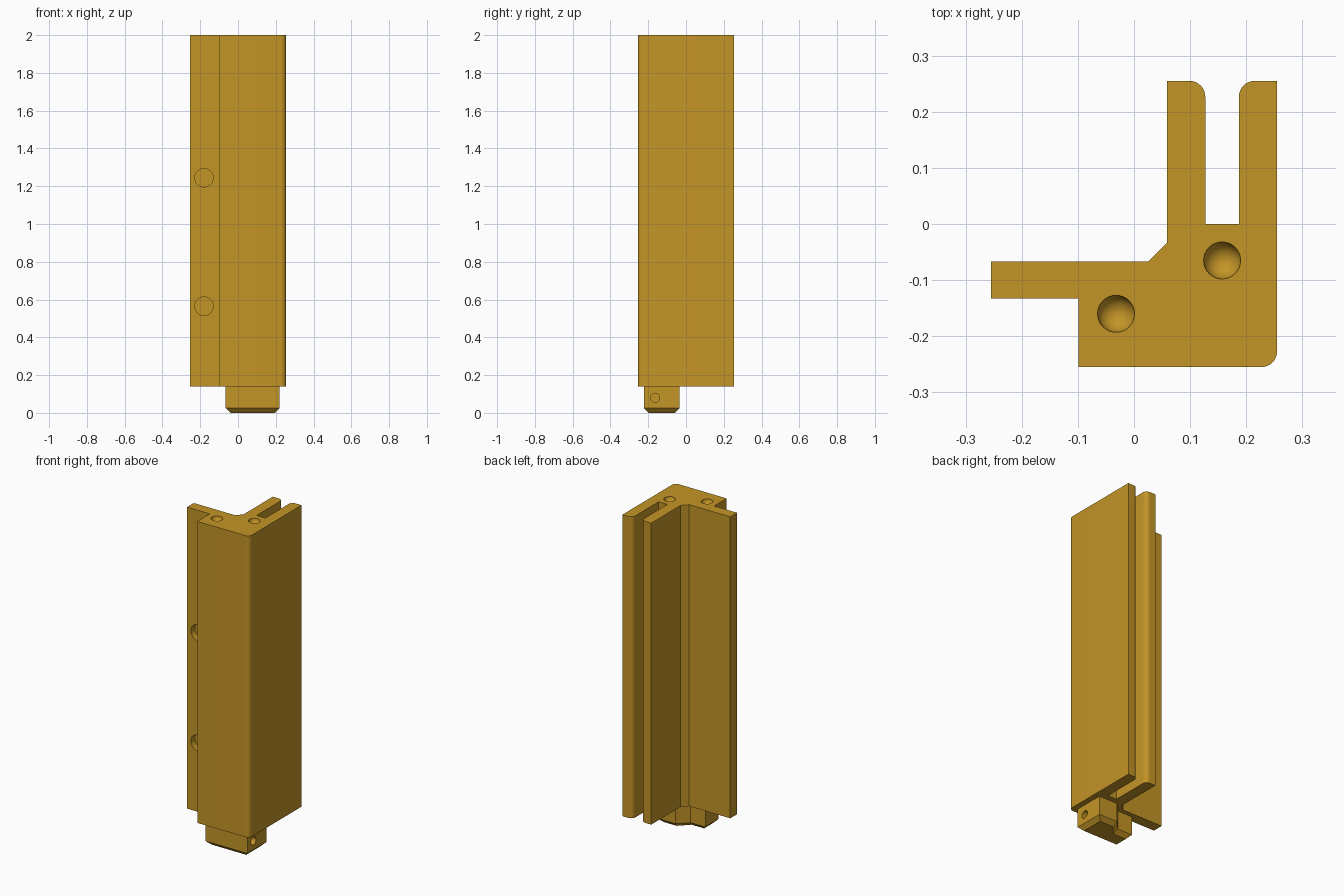
import bpy, bmesh, math
from mathutils import Matrix

if "Cube" in bpy.data.objects:
    bpy.data.objects.remove(bpy.data.objects["Cube"])

gold = bpy.data.materials.new("ochre_gold")
gold.diffuse_color = (0.55, 0.30, 0.02, 1)
gold.use_nodes = True
gold.node_tree.nodes["Principled BSDF"].inputs["Base Color"].default_value = gold.diffuse_color


def finish(bm, name):
    bmesh.ops.recalc_face_normals(bm, faces=bm.faces[:])
    mesh = bpy.data.meshes.new(name)
    bm.to_mesh(mesh)
    bm.free()
    ob = bpy.data.objects.new(name, mesh)
    bpy.context.collection.objects.link(ob)
    mesh.materials.append(gold)
    return ob


def fillet(cx, cy, r, start, end, n=8):
    """Arc points around a corner centre, angles in degrees."""
    return [(cx + r * math.cos(math.radians(start + (end - start) * i / n)),
             cy + r * math.sin(math.radians(start + (end - start) * i / n)))
            for i in range(n + 1)]


def prism(name, outline, z0, z1, taper=0):
    """Extrude an outline upward; taper bevels the lower end down to z0."""
    bm = bmesh.new()
    base = bm.faces.new([bm.verts.new((x, y, z0 + taper)) for x, y in outline])
    top = bmesh.ops.extrude_face_region(bm, geom=[base], use_keep_orig=True)["geom"]
    for v in top:
        if isinstance(v, bmesh.types.BMVert):
            v.co.z = z1
    bmesh.ops.recalc_face_normals(bm, faces=bm.faces[:])
    if taper:
        bmesh.ops.inset_region(bm, faces=[base], thickness=taper, use_even_offset=True)
        for v in base.verts:
            v.co.z = z0
    return finish(bm, name)


def drill(target, name, profile, matrix, n=32):
    """Cut a revolved (radius, height) profile whose first and last radius are 0."""
    bm = bmesh.new()
    rings = []
    for r, h in profile:
        if r == 0:
            rings.append([bm.verts.new((0, 0, h))] * n)
        else:
            rings.append([bm.verts.new((r * math.cos(math.tau * i / n),
                                        r * math.sin(math.tau * i / n), h)) for i in range(n)])
    for a, b in zip(rings, rings[1:]):
        for i in range(n):
            j = (i + 1) % n
            bm.faces.new(list(dict.fromkeys((a[i], a[j], b[j], b[i]))))
    bm.transform(matrix)
    cutter = finish(bm, name)
    mod = target.modifiers.new(name, "BOOLEAN")
    mod.operation, mod.solver, mod.object = "DIFFERENCE", "EXACT", cutter
    bpy.context.view_layer.objects.active = target
    bpy.ops.object.modifier_apply(modifier=name)
    bpy.data.objects.remove(cutter)


def flat_hole(r, depth):
    return [(0, -depth), (r, -depth), (r, 0.02), (0, 0.02)]


def round_hole(r, n=8):
    arc = [(r * math.sin(math.pi / 2 * i / n), -r * math.cos(math.pi / 2 * i / n))
           for i in range(1, n)]
    return [(0, -r)] + arc + [(r, 0), (r, 0.02), (0, 0.02)]


# Corner post: flange on the left, slotted arm at the back
E, R = 0.255, 0.028
outline = ([(-E, -0.133), (-0.099, -0.133), (-0.099, -E)]
           + fillet(E - R, -E + R, R, -90, 0)
           + [(E, E)]
           + fillet(0.187 + R, E - R, R, 90, 180)
           + [(0.187, 0), (0.127, 0)]
           + fillet(0.127 - R, E - R, R, 0, 90)
           + [(0.059, E), (0.059, -0.033), (0.025, -0.067), (-E, -0.067)])
post = prism("corner_post", outline, 0.14, 2.0)

# Rounded sockets in the top
for x, y in ((0.157, -0.065), (-0.032, -0.16)):
    drill(post, "socket_cutter", round_hole(0.033), Matrix.Translation((x, y, 2)))

# Blind round recesses in the front of the flange
for z in (0.565, 1.245):
    drill(post, "recess_cutter", flat_hole(0.049, 0.04),
          Matrix.Translation((-0.18, -0.133, z)) @ Matrix.Rotation(math.pi / 2, 4, "X"))

# L-shaped plug below with bevelled lower edge and a pin hole
plug = prism("foot_plug", [(-0.065, -0.223), (0.22, -0.223), (0.22, -0.035), (0.095, -0.035),
                           (0.035, -0.095), (-0.065, -0.095)], 0, 0.14, taper=0.025)
drill(plug, "pin_cutter", flat_hole(0.024, 0.06),
      Matrix.Translation((0.22, -0.163, 0.08)) @ Matrix.Rotation(math.pi / 2, 4, "Y"))

# Smooth the fillets and holes while keeping edges crisp
for ob in (post, plug):
    bpy.ops.object.select_all(action="DESELECT")
    ob.select_set(True)
    bpy.context.view_layer.objects.active = ob
    bpy.ops.object.shade_smooth_by_angle(angle=math.radians(30))
